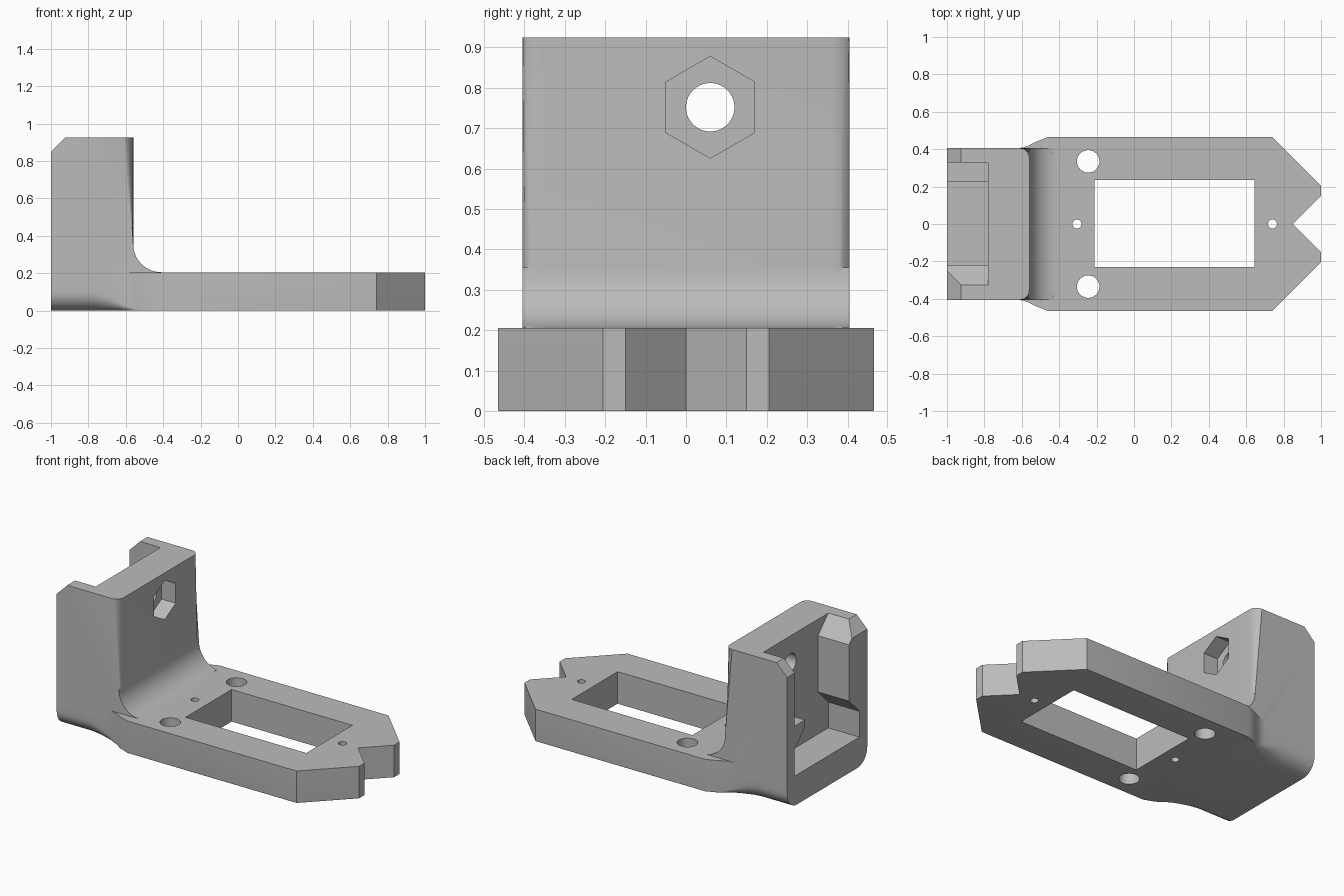
import bpy, bmesh, math
from mathutils import Vector

cube = bpy.data.objects.get("Cube")
if cube:
    bpy.data.objects.remove(cube, do_unlink=True)

grey = bpy.data.materials.new("plain_grey")
grey.use_nodes = True
GREY = (0.5, 0.5, 0.5, 1)
grey.diffuse_color = GREY
grey.node_tree.nodes["Principled BSDF"].inputs["Base Color"].default_value = GREY


def finish(name, bm):
    bmesh.ops.recalc_face_normals(bm, faces=bm.faces)
    mesh = bpy.data.meshes.new(name)
    bm.to_mesh(mesh)
    bm.free()
    mesh.materials.append(grey)
    ob = bpy.data.objects.new(name, mesh)
    bpy.context.collection.objects.link(ob)
    return ob


def loft(rings):
    """Skin a list of equal-length point rings and cap both ends."""
    bm = bmesh.new()
    rows = [[bm.verts.new(p) for p in ring] for ring in rings]
    n = len(rows[0])
    for a, b in zip(rows, rows[1:]):
        for i in range(n):
            j = (i + 1) % n
            bm.faces.new((a[i], a[j], b[j], b[i]))
    bm.faces.new(rows[0])
    bm.faces.new(rows[-1])
    return bm


def prism(profile, axis, lo, hi):
    """Extrude a 2D profile along the given axis (0 = x, 1 = y, 2 = z)."""
    def point(p, d):
        c = list(p)
        c.insert(axis, d)
        return Vector(c)
    return loft([[point(p, d) for p in profile] for d in (lo, hi)])


def ngon(cx, cy, r, n, turn=0.0):
    return [(cx + r * math.cos(turn + math.tau * i / n),
             cy + r * math.sin(turn + math.tau * i / n)) for i in range(n)]


def combine(target, other, op):
    mod = target.modifiers.new(op.lower(), 'BOOLEAN')
    mod.operation, mod.solver, mod.object = op, 'EXACT', other
    bpy.context.view_layer.objects.active = target
    bpy.ops.object.modifier_apply(modifier=mod.name)
    bpy.data.objects.remove(other, do_unlink=True)


PLATE_TOP = 0.205


# Base plate: rounded lower edges at the back that fade out towards the wide plate
def base_ring(x, w, r):
    half = [(w - r + r * math.sin(a), r - r * math.cos(a))
            for a in (i * math.pi / 16 for i in range(9))]
    half.append((w, PLATE_TOP))
    return [(x, y, z) for y, z in half] + [(x, -y, z) for y, z in reversed(half)]


stations = [(-1, .405, .1), (-.78, .405, .1), (-.72, .405, .085), (-.66, .405, .058),
            (-.62, .405, .037), (-.59, .41, .022), (-.56, .421, .01),
            (-.53, .437, .003), (-.46, .465, .002), (.74, .465, .002), (1, .205, .002)]
bracket = finish("bracket", loft([base_ring(*s) for s in stations]))

# Upright block with concave fillet onto the plate and rounded front corners
FRONT, R = -.56, .15
fillet = [(FRONT + R - R * math.cos(a), PLATE_TOP + R - R * math.sin(a))
          for a in (i * math.pi / 20 for i in range(11))]
profile = [(-1, .15), (-1, .85), (-.925, .925), (FRONT, .925)] + fillet + [(FRONT + R, .15)]
bm = prism(profile, 1, -.405, .405)
corners = [e for e in bm.edges
           if all(v.co.x > FRONT - .01 and v.co.z > .16 for v in e.verts)
           and abs(e.verts[0].co.y - e.verts[1].co.y) < .01]
bmesh.ops.bevel(bm, geom=corners, offset=.05, segments=6, profile=.5, affect='EDGES')
combine(bracket, finish("upright", bm), 'UNION')

# Rear pocket with a long catch on the right wall and a small one on the left
pocket = [(-.325, .19), (.33, .19), (.33, .36), (.225, .465), (.225, .51), (.33, .51),
          (.33, 1), (-.325, 1), (-.325, .925), (-.22, .82), (-.22, .46), (-.325, .355)]

cutters = [
    prism(pocket, 0, -1.1, -.78),
    # Hexagonal nut recess and bolt hole
    prism(ngon(.06, .752, .126, 6, math.pi / 6), 0, FRONT - .1, FRONT + .1),
    prism(ngon(.06, .752, .06, 40), 0, -.9, -.5),
    # Rectangular window and V notch
    prism([(-.21, -.23), (.645, -.23), (.645, .235), (-.21, .235)], 2, -.1, .4),
    prism([(.85, 0), (1.05, -.2), (1.05, .2)], 2, -.1, .4),
]
# Large and small screw holes
for x, y, r in ((-.245, .335, .06), (-.245, -.335, .06), (-.305, 0, .024), (.74, 0, .024)):
    cutters.append(prism(ngon(x, y, r, 32), 2, -.1, .4))
for bm in cutters:
    combine(bracket, finish("cutter", bm), 'DIFFERENCE')

bpy.ops.object.select_all(action='DESELECT')
bracket.select_set(True)
bpy.context.view_layer.objects.active = bracket
bpy.ops.object.shade_smooth_by_angle(angle=math.radians(30))
